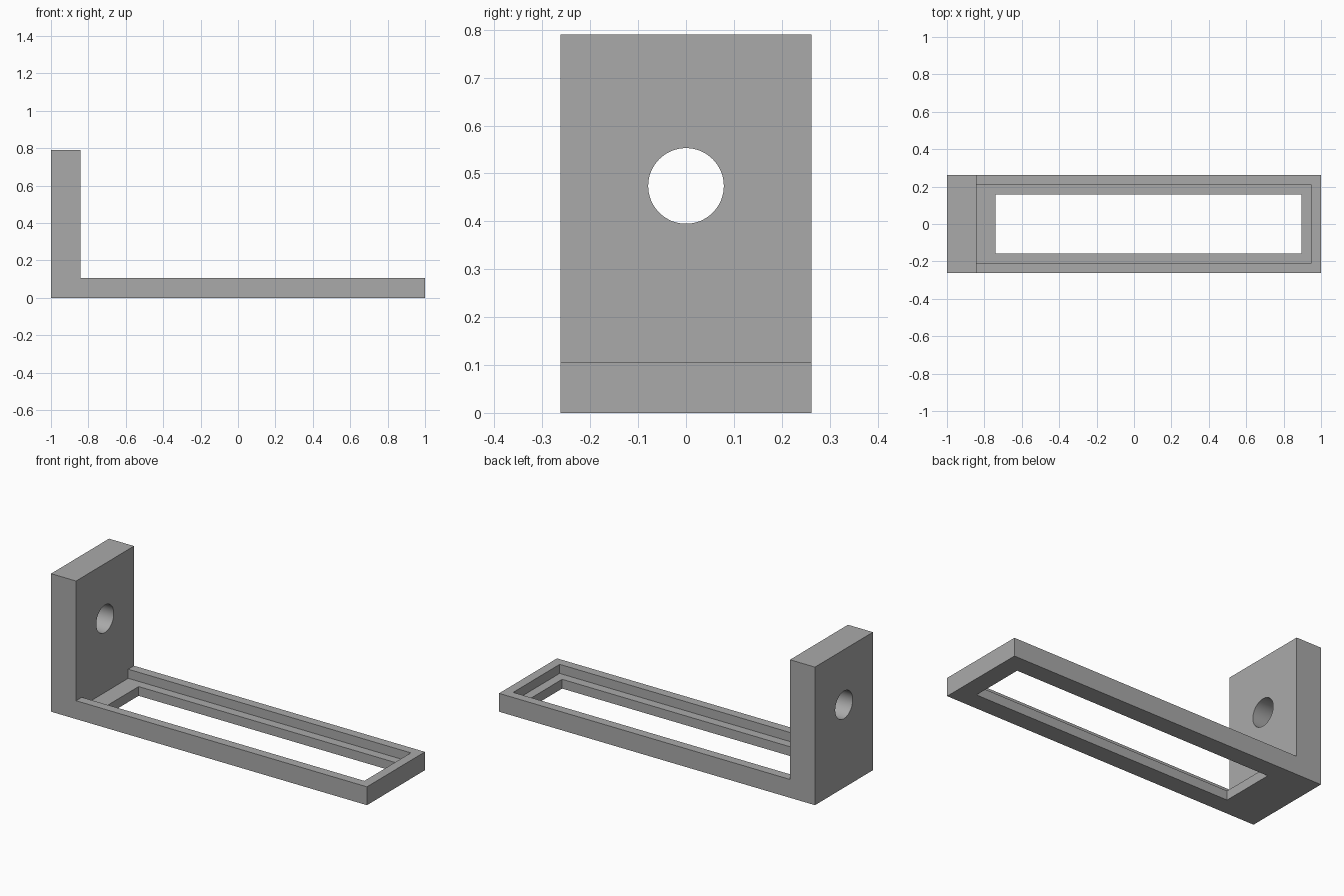
import bpy
import bmesh
from math import pi

cube = bpy.data.objects.get("Cube")
if cube:
    bpy.data.objects.remove(cube, do_unlink=True)

# Overall sizes
HALF_W = 0.262
WALL_X = -0.842
BASE_H = 0.105
LEDGE_Z = 0.053
TOP_Z = 0.79

grey = bpy.data.materials.new("plain grey")
grey.use_nodes = True
colour = (0.4, 0.4, 0.4, 1)
grey.diffuse_color = colour
grey.node_tree.nodes["Principled BSDF"].inputs["Base Color"].default_value = colour


def add_object(name, bm):
    bmesh.ops.recalc_face_normals(bm, faces=bm.faces)
    mesh = bpy.data.meshes.new(name)
    bm.to_mesh(mesh)
    bm.free()
    mesh.materials.append(grey)
    obj = bpy.data.objects.new(name, mesh)
    bpy.context.collection.objects.link(obj)
    return obj


def extruded(name, profile):
    """Extrude an x-z profile across the full width."""
    bm = bmesh.new()
    face = bm.faces.new([bm.verts.new((x, -HALF_W, z)) for x, z in profile])
    new = bmesh.ops.extrude_face_region(bm, geom=[face])["geom"]
    verts = [v for v in new if isinstance(v, bmesh.types.BMVert)]
    bmesh.ops.translate(bm, verts=verts, vec=(0, 2 * HALF_W, 0))
    return add_object(name, bm)


def box(name, low, high):
    bm = bmesh.new()
    bmesh.ops.create_cube(bm, size=1)
    for v in bm.verts:
        v.co = [a + (c + 0.5) * (b - a) for a, b, c in zip(low, high, v.co)]
    return add_object(name, bm)


def cut(target, cutter):
    mod = target.modifiers.new(cutter.name, "BOOLEAN")
    mod.operation = "DIFFERENCE"
    mod.solver = "EXACT"
    mod.object = cutter
    cutter.hide_render = True
    bpy.context.view_layer.objects.active = target
    bpy.ops.object.modifier_apply(modifier=mod.name)
    bpy.data.objects.remove(cutter, do_unlink=True)


# L-shaped bracket body: long base with an upright end wall
bracket = extruded("bracket", [(-1, 0), (1, 0), (1, BASE_H), (WALL_X, BASE_H),
                               (WALL_X, TOP_Z), (-1, TOP_Z)])

# Shallow recess that leaves a ledge, then the slot through the base
cut(bracket, box("recess_cutter", (WALL_X, -0.21, LEDGE_Z), (0.947, 0.21, 0.2)))
cut(bracket, box("slot_cutter", (-0.74, -0.158, -0.1), (0.895, 0.158, 0.2)))

# Round hole through the end wall
bpy.ops.mesh.primitive_cylinder_add(vertices=64, radius=0.079, depth=0.4,
                                    location=(-0.92, 0, 0.474),
                                    rotation=(0, pi / 2, 0))
hole = bpy.context.object
hole.name = "hole_cutter"
hole.data.materials.append(grey)
cut(bracket, hole)

# Smooth bore, crisp edges
bpy.ops.object.select_all(action="DESELECT")
bracket.select_set(True)
bpy.context.view_layer.objects.active = bracket
bpy.ops.object.shade_smooth_by_angle(angle=pi / 6)
